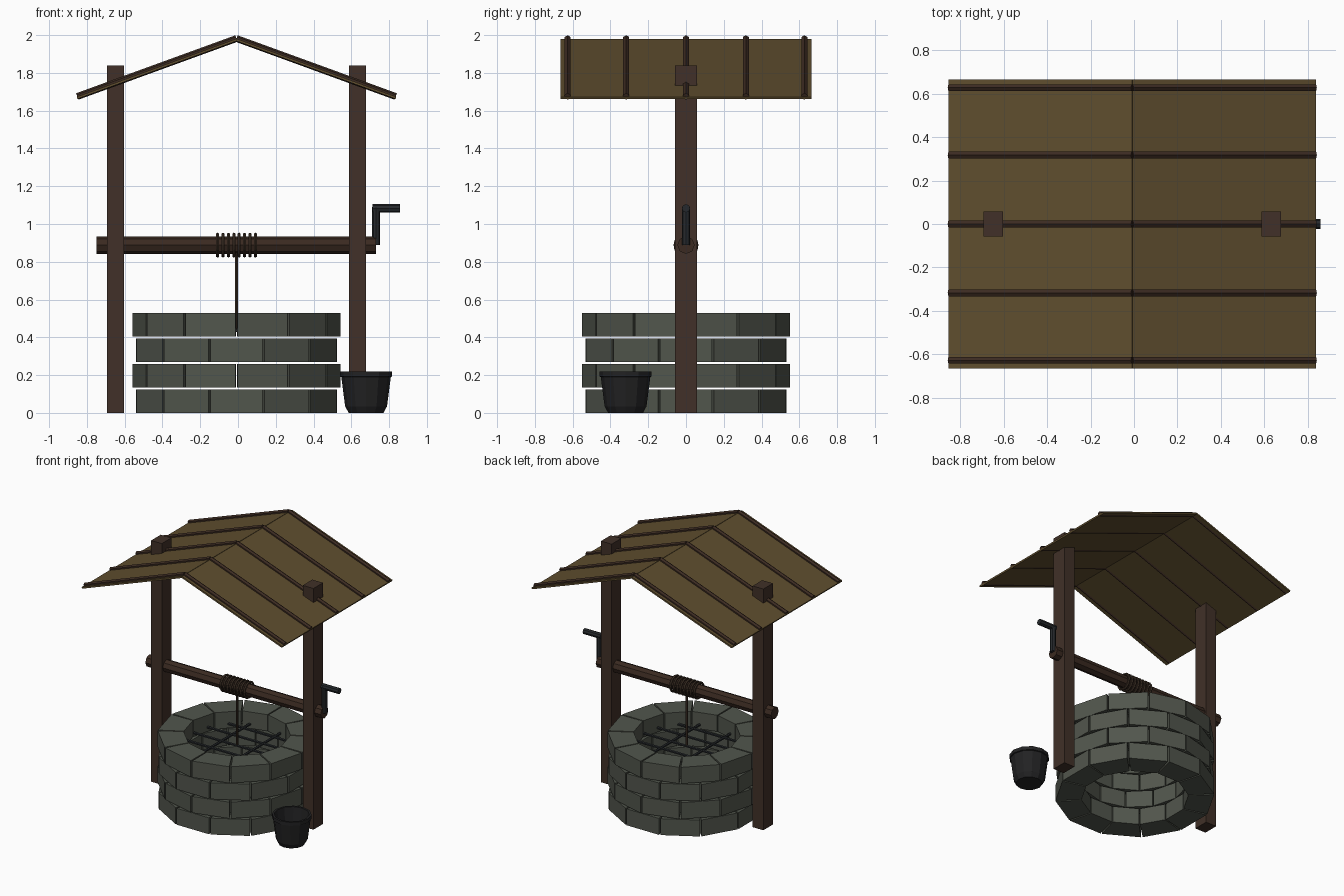
import bpy, bmesh, math
from mathutils import Vector, Matrix

if "Cube" in bpy.data.objects:
    bpy.data.objects.remove(bpy.data.objects["Cube"])

CX = -0.008  # well centre line


def material(name, rgb):
    m = bpy.data.materials.new(name)
    m.diffuse_color = (*rgb, 1)
    m.use_nodes = True
    m.node_tree.nodes["Principled BSDF"].inputs["Base Color"].default_value = m.diffuse_color
    return m


STONE = material("grey_stone", (0.083, 0.092, 0.073))
POST = material("post_wood", (0.052, 0.030, 0.021))
BEAM = material("dark_wood", (0.043, 0.023, 0.015))
ROOF = material("roof_wood", (0.115, 0.076, 0.028))
ROPE = material("rope_brown", (0.048, 0.030, 0.019))
IRON = material("blue_iron", (0.019, 0.022, 0.025))
PAIL = material("black_iron", (0.016, 0.016, 0.017))


def finish(bm, name, mat):
    bmesh.ops.recalc_face_normals(bm, faces=bm.faces)
    me = bpy.data.meshes.new(name)
    bm.to_mesh(me)
    bm.free()
    me.materials.append(mat)
    ob = bpy.data.objects.new(name, me)
    bpy.context.collection.objects.link(ob)
    return ob


def add_rod(bm, a, b, r, sides, spin=0.0):
    a, b = Vector(a), Vector(b)
    d = b - a
    m = (Matrix.Translation((a + b) / 2) @ d.to_track_quat('Z', 'Y').to_matrix().to_4x4()
         @ Matrix.Rotation(spin, 4, 'Z'))
    bmesh.ops.create_cone(bm, cap_ends=True, segments=sides, radius1=r, radius2=r,
                          depth=d.length, matrix=m)


def rod(name, a, b, r, sides, mat, spin=0.0):
    bm = bmesh.new()
    add_rod(bm, a, b, r, sides, spin)
    return finish(bm, name, mat)


def box(name, loc, size, mat, rot_y=0.0):
    bm = bmesh.new()
    m = Matrix.Translation(loc) @ Matrix.Rotation(rot_y, 4, 'Y') @ Matrix.Diagonal((*size, 1))
    bmesh.ops.create_cube(bm, size=1, matrix=m)
    return finish(bm, name, mat)


# stone ring: four courses of twelve wedge blocks, staggered by half a block
R_OUT, R_IN, HALF = 0.55, 0.37, math.radians(14.4)
for row in range(4):
    bm = bmesh.new()
    z0 = row * 0.135
    for i in range(12):
        mid = math.radians(30 * i + (15 if row % 2 else 0))
        v = [bm.verts.new((CX + r * math.cos(mid + s * HALF), r * math.sin(mid + s * HALF), z))
             for z in (z0, z0 + 0.125)
             for r, s in ((R_IN, -1), (R_OUT, -1), (R_OUT, 1), (R_IN, 1))]
        bm.faces.new(v[0:4])
        bm.faces.new(v[4:8])
        for k in range(4):
            n = (k + 1) % 4
            bm.faces.new((v[k], v[n], v[4 + n], v[4 + k]))
    finish(bm, f"stone_course_{row + 1}", STONE)

# iron grate inside the opening
bm = bmesh.new()
for o in (-0.26, -0.13, 0, 0.13, 0.26):
    h = math.sqrt(0.365 ** 2 - o ** 2)
    add_rod(bm, (CX - h, o, 0.437), (CX + h, o, 0.437), 0.01, 6)
for o in (-0.13, 0.13):
    h = math.sqrt(0.365 ** 2 - o ** 2)
    add_rod(bm, (CX + o, -h, 0.437), (CX + o, h, 0.437), 0.01, 6)
finish(bm, "well_grate", IRON)

# posts and roof slopes on both sides
SLOPE, RISE = math.radians(20), math.tan(math.radians(20))
for side, s in (("left", -1), ("right", 1)):
    box(f"{side}_post", (CX + s * 0.64, 0, 0.92), (0.09, 0.115, 1.84), POST)
    box(f"{side}_roof_panel", (CX + s * 0.422, 0, 1.975 - 0.422 * RISE),
        (0.844 / math.cos(SLOPE), 1.33, 0.012), ROOF, s * SLOPE)
    # battens running down the slope
    bm = bmesh.new()
    for y in (-0.627, -0.317, 0, 0.317, 0.627):
        add_rod(bm, (CX, y, 1.982), (CX + s * 0.843, y, 1.982 - 0.843 * RISE), 0.018, 6)
    finish(bm, f"{side}_roof_battens", BEAM)

# windlass axle
AXZ = 0.888
rod("windlass_axle", (-0.75, 0, AXZ), (0.73, 0, AXZ), 0.046, 8, BEAM)

# rope coils and hanging rope
for i in range(8):
    bpy.ops.mesh.primitive_torus_add(
        location=(CX + (i - 3.5) * 0.0285, 0, AXZ), rotation=(0, math.pi / 2, 0),
        major_radius=0.057, minor_radius=0.009, major_segments=16, minor_segments=6)
    ob = bpy.context.object
    ob.name = f"rope_coil_{i + 1}"
    ob.data.materials.append(ROPE)
rod("hanging_rope", (CX, 0, 0.445), (CX, 0, AXZ), 0.009, 6, ROPE)

# crank
rod("crank_arm", (0.731, 0, AXZ), (0.731, 0, 1.09), 0.021, 8, IRON)
rod("crank_handle", (0.712, 0, 1.083), (0.857, 0, 1.083), 0.022, 8, IRON)

# bucket: revolved open profile with a thin wall
profile = [(0.092, 0.0), (0.111, 0.035), (0.131, 0.19), (0.138, 0.193), (0.138, 0.22),
           (0.122, 0.22), (0.102, 0.04), (0.088, 0.025)]
bm = bmesh.new()
N = 12
rings = [[bm.verts.new((0.678 + r * math.cos(2 * math.pi * i / N),
                        -0.32 + r * math.sin(2 * math.pi * i / N), z)) for i in range(N)]
         for r, z in profile]
for lo, hi in zip(rings, rings[1:]):
    for i in range(N):
        j = (i + 1) % N
        bm.faces.new((lo[i], lo[j], hi[j], hi[i]))
bm.faces.new(rings[0])
bm.faces.new(rings[-1])
finish(bm, "bucket", PAIL)
